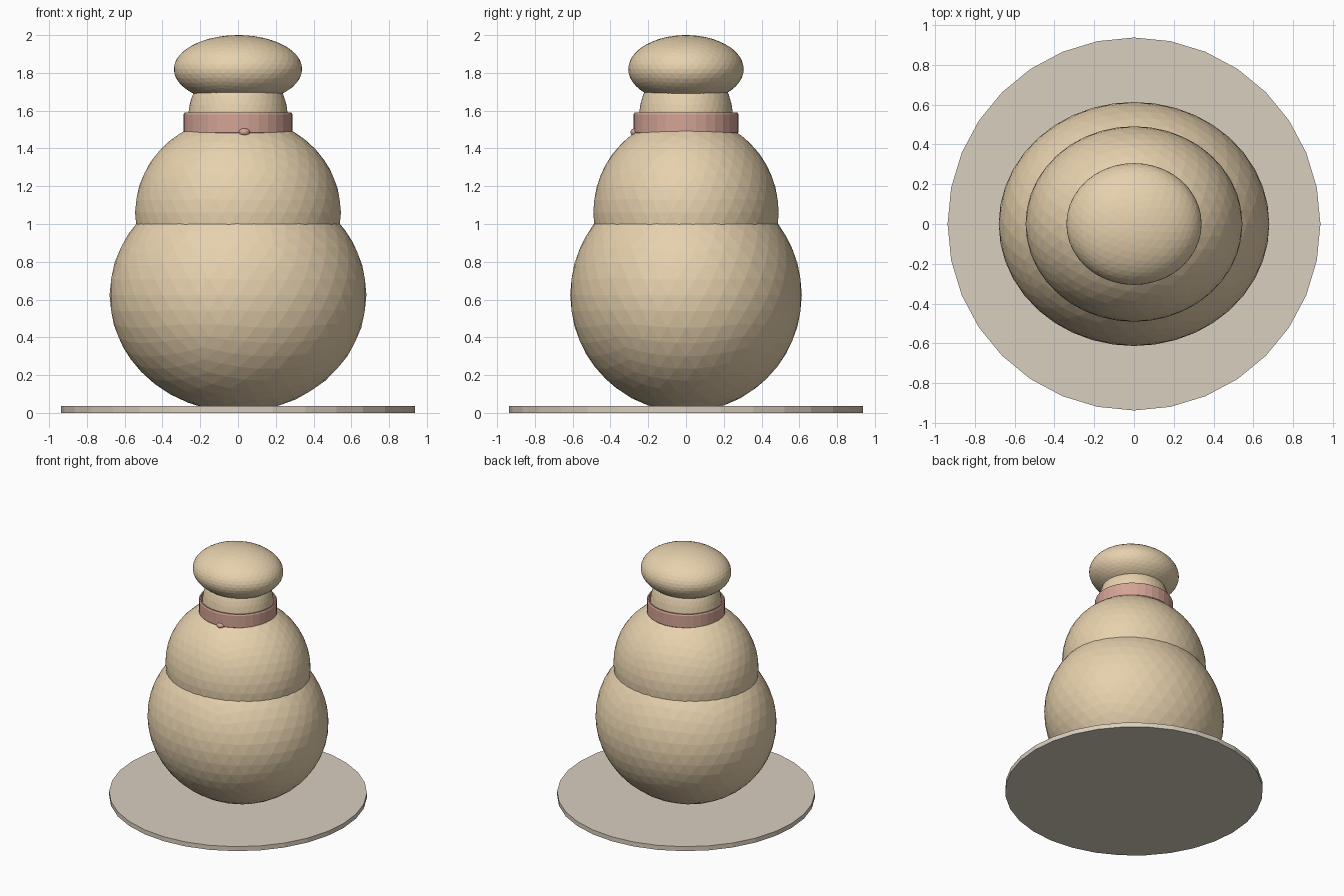
import bpy, bmesh
from math import sin, cos, pi

if "Cube" in bpy.data.objects:
    bpy.data.objects.remove(bpy.data.objects["Cube"])


def material(name, rgb):
    m = bpy.data.materials.new(name)
    m.diffuse_color = (*rgb, 1)
    m.use_nodes = True
    m.node_tree.nodes["Principled BSDF"].inputs["Base Color"].default_value = m.diffuse_color
    return m


CREAM = material("cream", (0.80, 0.64, 0.42))
PINK = material("pink", (0.66, 0.37, 0.30))
STONE = material("stone", (0.69, 0.62, 0.52))


def add_object(name, bm, mat):
    bmesh.ops.recalc_face_normals(bm, faces=bm.faces)
    mesh = bpy.data.meshes.new(name)
    bm.to_mesh(mesh)
    bm.free()
    mesh.materials.append(mat)
    obj = bpy.data.objects.new(name, mesh)
    bpy.context.collection.objects.link(obj)
    return obj


def ball(name, center, radii, mat, subdivisions=4):
    bm = bmesh.new()
    bmesh.ops.create_icosphere(bm, subdivisions=subdivisions, radius=1)
    bmesh.ops.scale(bm, vec=radii, verts=bm.verts)
    bmesh.ops.translate(bm, vec=center, verts=bm.verts)
    return add_object(name, bm, mat)


def band(name, profile, depth, sides, mat):
    """Closed (radius, z) profile swept round z, squashed in y by depth."""
    bm = bmesh.new()
    rings = []
    for i in range(sides):
        a = 2 * pi * i / sides
        rings.append([bm.verts.new((r * cos(a), r * depth * sin(a), z)) for r, z in profile])
    n = len(profile)
    for i in range(sides):
        p, q = rings[i], rings[(i + 1) % sides]
        for j in range(n):
            k = (j + 1) % n
            bm.faces.new((p[j], q[j], q[k], p[k]))
    return add_object(name, bm, mat)


# flat round base
bm = bmesh.new()
bmesh.ops.create_cone(bm, cap_ends=True, segments=32, radius1=0.937, radius2=0.937, depth=0.036)
bmesh.ops.translate(bm, vec=(0, 0, 0.018), verts=bm.verts)
add_object("base_disc", bm, STONE)

# stacked body
ball("lower_body", (0, 0, 0.625), (0.68, 0.613, 0.62), CREAM)
ball("upper_body", (0, 0, 1.06), (0.545, 0.491, 0.51), CREAM)
ball("neck", (0, 0, 1.55), (0.265, 0.25, 0.32), CREAM)
ball("head_top", (0, 0, 1.82), (0.34, 0.306, 0.18), CREAM)

# neck band with slightly bevelled outer edges, and its bead
band("neck_band",
     [(0.274, 1.475), (0.28, 1.475), (0.288, 1.485), (0.288, 1.58), (0.283, 1.59), (0.274, 1.59)],
     0.965, 32, PINK)
ball("band_bead", (0.033, -0.265, 1.486), (0.031, 0.029, 0.022), PINK, 3)
